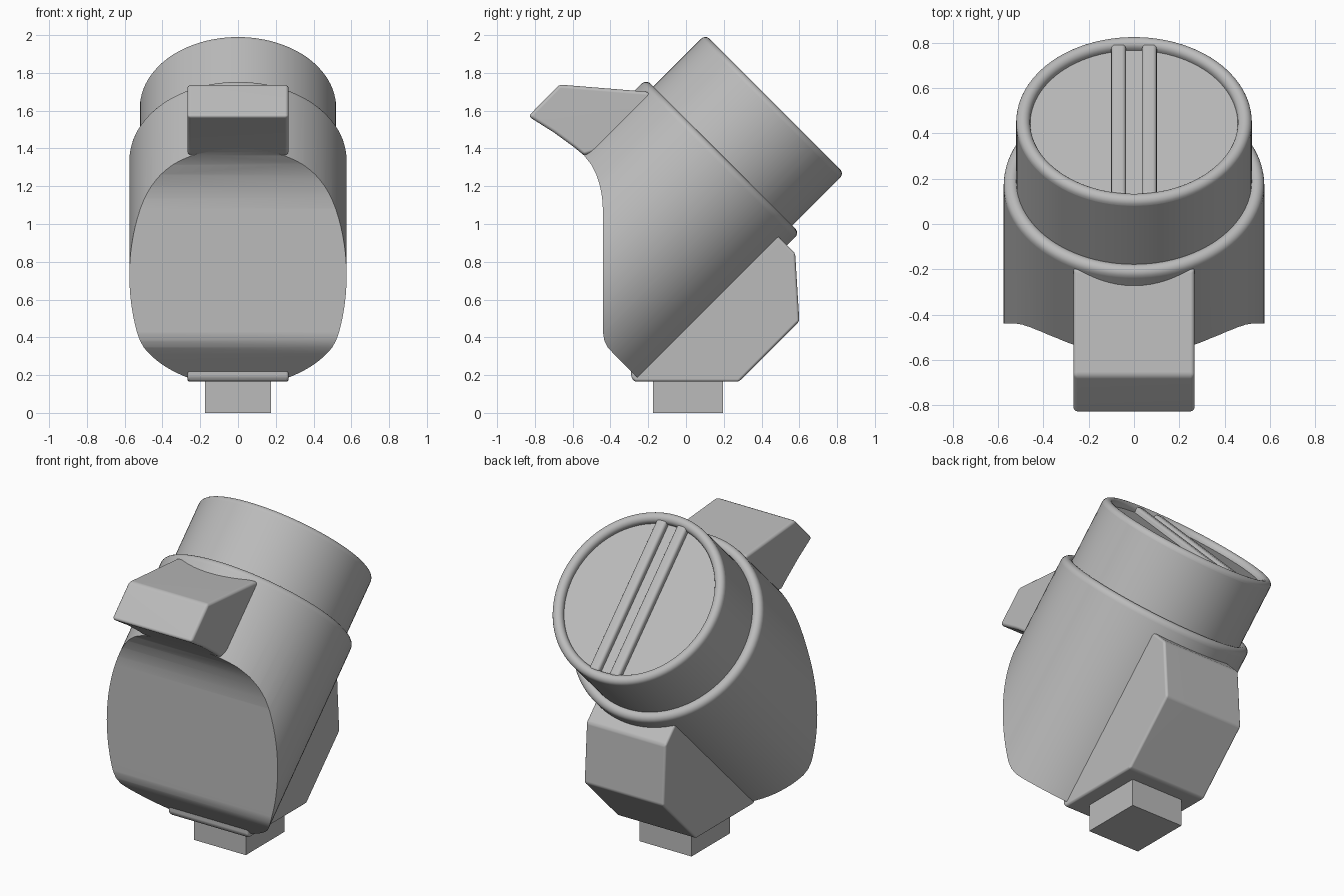
import bpy, bmesh, math
from mathutils import Matrix

old = bpy.data.objects.get("Cube")
if old:
    bpy.data.objects.remove(old, do_unlink=True)

grey = bpy.data.materials.new("plain grey")
grey.use_nodes = True
colour = (0.5, 0.5, 0.5, 1)
grey.diffuse_color = colour
grey.node_tree.nodes["Principled BSDF"].inputs["Base Color"].default_value = colour

# Tilted frame: local z runs up and back along the barrel axis
TILT = Matrix.Translation((0, 0, 1.165)) @ Matrix.Rotation(math.radians(-45), 4, 'X')


def new_object(name, bm, matrix=None):
    if matrix:
        bm.transform(matrix)
    bmesh.ops.recalc_face_normals(bm, faces=bm.faces)
    mesh = bpy.data.meshes.new(name)
    bm.to_mesh(mesh)
    bm.free()
    obj = bpy.data.objects.new(name, mesh)
    bpy.context.collection.objects.link(obj)
    mesh.materials.append(grey)
    return obj


def lathe(name, profile, steps=96):
    """Closed solid of revolution from (radius, height) points."""
    bm = bmesh.new()
    rings = []
    for r, h in profile:
        rings.append([bm.verts.new((r * math.cos(math.tau * i / steps),
                                    r * math.sin(math.tau * i / steps), h))
                      for i in range(steps)])
    for a, b in zip(rings, rings[1:]):
        for i in range(steps):
            j = (i + 1) % steps
            bm.faces.new((a[i], a[j], b[j], b[i]))
    bm.faces.new(rings[0])
    bm.faces.new(rings[-1])
    return new_object(name, bm, TILT)


def extrude(name, outline, half_width):
    """Side outline of (y, z) points made solid across x."""
    bm = bmesh.new()
    face = bm.faces.new([bm.verts.new((-half_width, y, z)) for y, z in outline])
    out = bmesh.ops.extrude_face_region(bm, geom=[face])
    verts = [g for g in out["geom"] if isinstance(g, bmesh.types.BMVert)]
    bmesh.ops.translate(bm, verts=verts, vec=(2 * half_width, 0, 0))
    return new_object(name, bm)


def box(name, low, high, matrix=None):
    bm = bmesh.new()
    bmesh.ops.create_cube(bm, size=1)
    for v in bm.verts:
        v.co = [lo if c < 0 else hi for c, lo, hi in zip(v.co, low, high)]
    return new_object(name, bm, matrix)


def bevel(obj, width, angle=30):
    mod = obj.modifiers.new("bevel", 'BEVEL')
    mod.width, mod.segments = width, 3
    mod.limit_method, mod.angle_limit = 'ANGLE', math.radians(angle)


def finish(obj, angle=35):
    """Bake modifiers, then shade smooth with clean flat faces."""
    deps = bpy.context.evaluated_depsgraph_get()
    mesh = bpy.data.meshes.new_from_object(obj.evaluated_get(deps))
    obj.modifiers.clear()
    obj.data = mesh
    bpy.ops.object.select_all(action='DESELECT')
    obj.select_set(True)
    bpy.context.view_layer.objects.active = obj
    bpy.ops.object.shade_smooth_by_angle(angle=math.radians(angle))
    obj.modifiers.new("weighted normals", 'WEIGHTED_NORMAL').keep_sharp = True


def arc(r, h, radius, start, end, n=6):
    """Rounded corner for a lathe profile, angles in degrees."""
    angles = [math.radians(start + (end - start) * i / n) for i in range(n + 1)]
    return [(r + radius * math.cos(a), h + radius * math.sin(a)) for a in angles]


# Barrel with a rounded lip, trimmed by a side outline
body = lathe("body", [(0.575, -1.2), (0.575, 0.237)]
             + arc(0.541, 0.242, 0.034, 0, 180, 10) + [(0.507, 0.2)])
neck_curve = [(-0.44, 1.08), (-0.444, 1.14), (-0.455, 1.2), (-0.474, 1.26),
              (-0.502, 1.315), (-0.54, 1.363), (-0.59, 1.405)]
trim = extrude("body_trim", [(1, 0.17), (-0.24, 0.17), (-0.385, 0.315),
                             (-0.415, 0.348), (-0.433, 0.385), (-0.44, 0.43)]
               + neck_curve + [(-0.83, 1.57), (-0.83, 2.3), (1, 2.3)], 1)
trim.hide_render = True
cut = body.modifiers.new("trim", 'BOOLEAN')
cut.operation, cut.object, cut.solver = 'INTERSECT', trim, 'EXACT'
finish(body, 28)
bpy.data.objects.remove(trim, do_unlink=True)

# Cap with a rounded rim and recessed end
cap = lathe("cap", [(0.52, 0.1), (0.52, 0.632)]
            + arc(0.489, 0.634, 0.031, 0, 180, 10) + [(0.458, 0.625)])
finish(cap)
finish(lathe("cap_end", [(0.47, 0.5), (0.47, 0.625)]))

# Two raised ribs across the cap
for side, x in (("right", -0.068), ("left", 0.068)):
    rib = box("cap_rib_" + side, (x - 0.033, -0.47, 0.59),
              (x + 0.033, 0.47, 0.66), TILT)
    bevel(rib, 0.018)
    finish(rib)

# Spout at the top of the front
spout = extrude("spout", neck_curve[-2:] + [(-0.7, 1.485), (-0.835, 1.57), (-0.67, 1.738),
                                            (-0.2, 1.7), (-0.02, 1.52)], 0.268)
bevel(spout, 0.018)
finish(spout)

# Angular block under the back of the barrel
block = extrude("back_block", [(-0.27, 0.165), (0.28, 0.165), (0.6, 0.485),
                               (0.578, 0.845), (0.485, 0.938), (0.3, 1.12),
                               (-0.29, 0.53), (-0.29, 0.185)], 0.268)
bevel(block, 0.02)
finish(block)

# Square peg it stands on
peg = box("peg", (-0.175, -0.175, 0), (0.175, 0.197, 0.3))
finish(peg)
